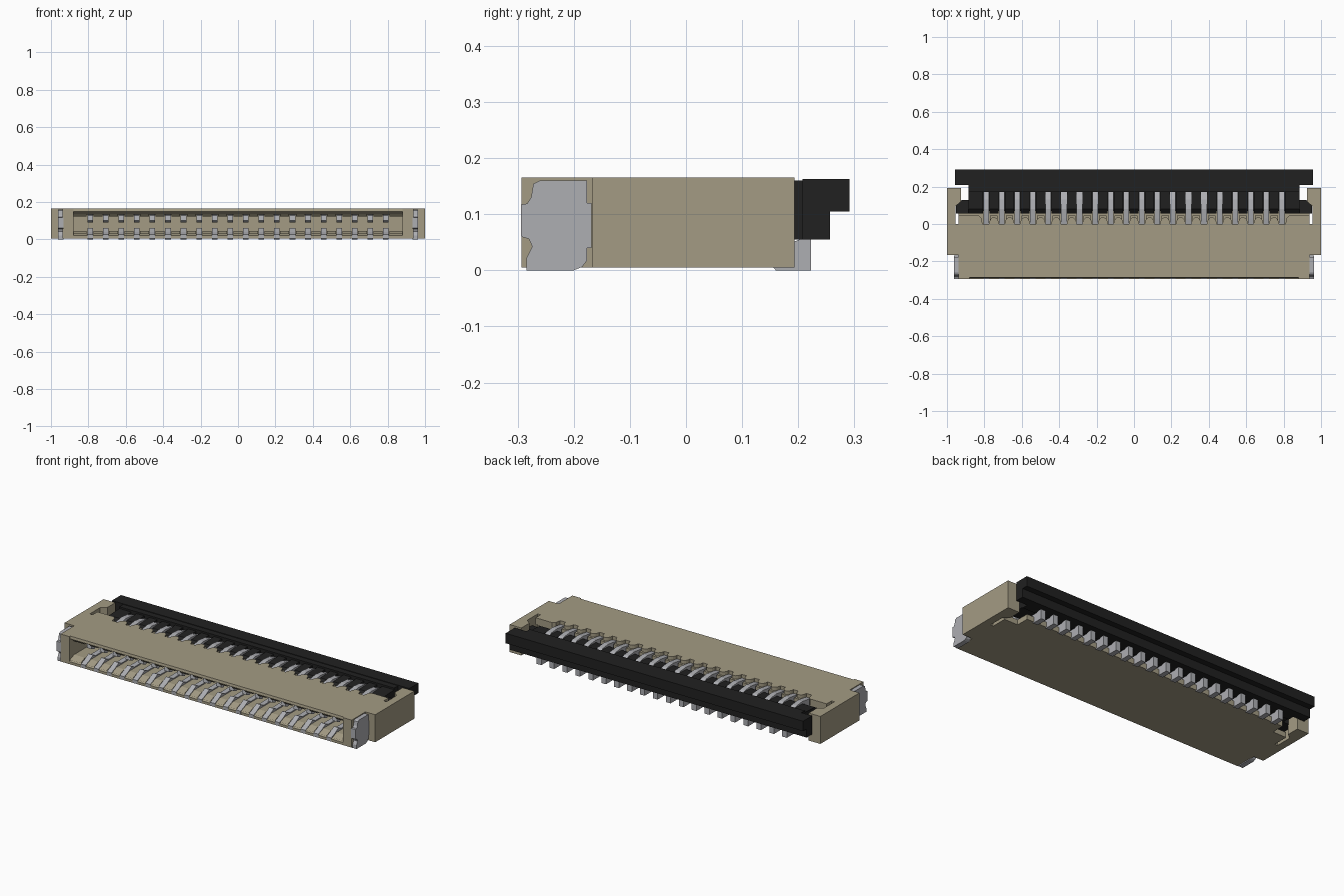
import bpy, bmesh, math

PITCH, COUNT, HALF = 0.0832, 20, 0.015
XS = [(i - (COUNT - 1) / 2) * PITCH for i in range(COUNT)]
MIDS = [(a + b) / 2 for a, b in zip(XS, XS[1:])]


def material(name, rgb):
    m = bpy.data.materials.new(name)
    m.diffuse_color = (*rgb, 1)
    return m


BEIGE = material("beige plastic", (0.37, 0.33, 0.23))
METAL = material("tin plated metal", (0.42, 0.425, 0.45))
BLACK = material("black plastic", (0.015, 0.015, 0.015))


def prism(bm, pts, a, b, axis):
    """Extrude a profile from a to b: axis 'x' takes (y, z) points, 'z' takes (x, y)."""
    def place(p, t):
        return (t, p[0], p[1]) if axis == 'x' else (p[0], p[1], t)
    lo = [bm.verts.new(place(p, a)) for p in pts]
    hi = [bm.verts.new(place(p, b)) for p in pts]
    bm.faces.new(lo[::-1])
    bm.faces.new(hi)
    n = len(pts)
    for i in range(n):
        j = (i + 1) % n
        bm.faces.new((lo[i], lo[j], hi[j], hi[i]))


def box(bm, x0, x1, y0, y1, z0, z1):
    prism(bm, [(x0, y0), (x1, y0), (x1, y1), (x0, y1)], z0, z1, 'z')


def both_sides(bm, pts, z0, z1):
    for s in (1, -1):
        prism(bm, [(s * x, y) for x, y in pts], z0, z1, 'z')


def finish(bm, name, mat):
    bmesh.ops.recalc_face_normals(bm, faces=bm.faces)
    me = bpy.data.meshes.new(name)
    bm.to_mesh(me)
    bm.free()
    me.materials.append(mat)
    ob = bpy.data.objects.new(name, me)
    bpy.context.collection.objects.link(ob)
    return ob


# Housing end blocks with rear arms
bm = bmesh.new()
both_sides(bm, [(0.88, -0.293), (0.937, -0.293), (0.937, -0.167), (1, -0.167),
                (1, 0.193), (0.925, 0.193), (0.925, 0.12), (0.955, 0.095),
                (0.955, 0), (0.88, 0)], 0.005, 0.165)
finish(bm, "housing_ends", BEIGE)

# Housing roof with chamfered mouth, and rounded teeth along its rear edge
bm = bmesh.new()
prism(bm, [(-0.285, 0.165), (-0.288, 0.15), (-0.25, 0.134), (0, 0.134), (0, 0.165)],
      -0.88, 0.88, 'x')
for x in MIDS:
    dome = [(x + 0.026 * math.cos(t * math.pi / 8), 0.036 * math.sin(t * math.pi / 8))
            for t in range(9)]
    prism(bm, dome, 0.134, 0.165, 'z')
    box(bm, x - 0.02, x + 0.02, -0.001, 0.046, 0.11, 0.145)
both_sides(bm, [(0.81, 0), (0.937, 0), (0.937, 0.045), (0.83, 0.045), (0.815, 0.03)],
           0.125, 0.165)
finish(bm, "housing_roof", BEIGE)

# Housing floor, inner wall and ribs between the contacts
bm = bmesh.new()
prism(bm, [(-0.293, 0.005), (0, 0.005), (0, 0.03), (-0.27, 0.03), (-0.293, 0.02)],
      -0.88, 0.88, 'x')
prism(bm, [(-0.937, 0), (0.937, 0), (0.937, 0.09), (0.85, 0.09), (0.85, 0.165),
           (-0.85, 0.165), (-0.85, 0.09), (-0.937, 0.09)], 0.005, 0.035, 'z')
box(bm, -0.88, 0.88, -0.06, 0, 0.03, 0.134)
ribs = [(x - 0.024, x + 0.024) for x in MIDS] + [(0.81, 0.88), (-0.88, -0.81)]
for a, b in ribs:
    prism(bm, [(-0.29, 0.028), (-0.25, 0.044), (-0.06, 0.044), (-0.06, 0.028)], a, b, 'x')
    prism(bm, [(-0.265, 0.136), (-0.25, 0.122), (-0.06, 0.122), (-0.06, 0.136)], a, b, 'x')
finish(bm, "housing_floor", BEIGE)

# Contacts: forked springs with a rear hook above and a solder tail below
contact = [(-0.2935, 0.006), (-0.2935, 0.026), (-0.26, 0.04), (-0.225, 0.06),
           (-0.2, 0.048), (-0.04, 0.05), (-0.04, 0.105), (-0.19, 0.105),
           (-0.215, 0.09), (-0.24, 0.1), (-0.235, 0.128), (-0.2, 0.14), (-0.02, 0.14),
           (0.03, 0.15), (0.08, 0.157), (0.13, 0.152), (0.172, 0.135), (0.172, 0.118),
           (0.13, 0.13), (0.08, 0.132), (0.03, 0.11), (0.02, 0.05), (0.19, 0.05),
           (0.205, 0.056), (0.223, 0.056), (0.223, 0), (0.16, 0), (0.155, 0.006)]
bm = bmesh.new()
for x in XS:
    prism(bm, contact, x - HALF, x + HALF, 'x')
finish(bm, "contacts", METAL)

# Side solder tabs
tab = [(-0.284, 0), (-0.2, 0), (-0.185, 0.006), (-0.176, 0.018), (-0.176, 0.04),
       (-0.168, 0.04), (-0.168, 0.12), (-0.176, 0.12), (-0.176, 0.16), (-0.26, 0.16),
       (-0.272, 0.154), (-0.276, 0.13), (-0.283, 0.119), (-0.294, 0.117),
       (-0.294, 0.06), (-0.28, 0.056), (-0.274, 0.042), (-0.284, 0.022)]
bm = bmesh.new()
for a, b in ((0.933, 0.962), (-0.962, -0.933)):
    prism(bm, tab, a, b, 'x')
finish(bm, "solder_tabs", METAL)

# Locking flap: stepped handle, narrower neck, hinge pins and comb teeth
bm = bmesh.new()
prism(bm, [(0.208, 0.055), (0.257, 0.055), (0.257, 0.105), (0.291, 0.105),
           (0.291, 0.163), (0.208, 0.163)], -0.957, 0.957, 'x')
box(bm, -0.885, 0.885, 0.172, 0.209, 0.055, 0.16)
box(bm, -0.885, 0.885, 0.07, 0.173, 0.06, 0.112)
for a, b in [(x - 0.025, x + 0.025) for x in MIDS] + [(0.808, 0.885), (-0.885, -0.808)]:
    prism(bm, [(0.055, 0.07), (0.055, 0.125), (0.08, 0.145), (0.173, 0.15), (0.173, 0.06)],
          a, b, 'x')
both_sides(bm, [(0.88, 0.055), (0.953, 0.055), (0.953, 0.095), (0.92, 0.128), (0.88, 0.128)],
           0.06, 0.12)
finish(bm, "locking_flap", BLACK)
